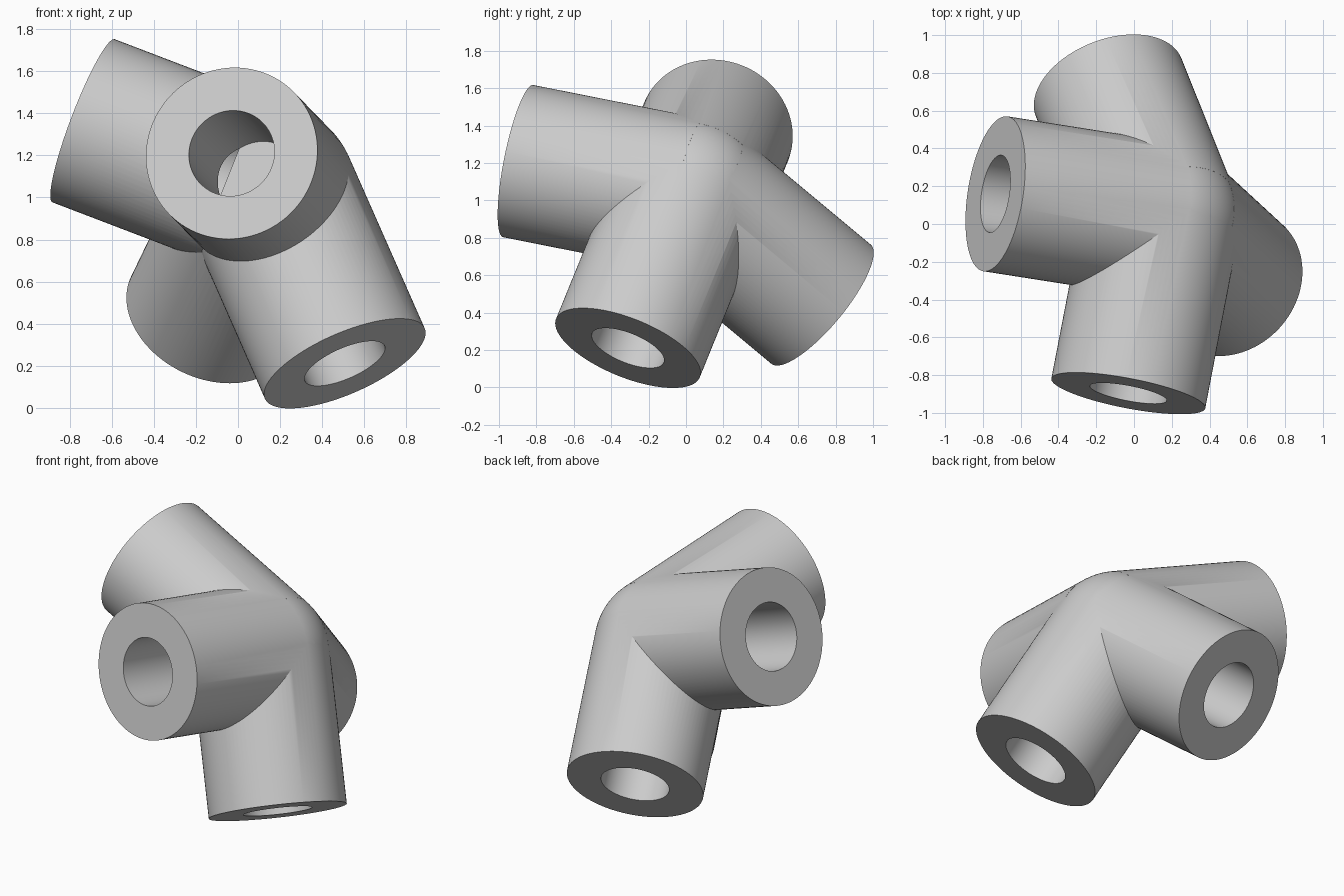
import bpy
from mathutils import Vector

cube = bpy.data.objects.get("Cube")
if cube:
    bpy.data.objects.remove(cube, do_unlink=True)

HUB = Vector((0.147, 0.022, 1.028))
LENGTH = 0.953
RADIUS = 0.415
BORE = 0.207
FLOOR = 0.185  # distance from the hub centre to each bore floor

# Arm directions out of the hub
ARMS = {
    "front_arm": Vector((-0.177, -0.918, 0.182)),
    "right_arm": Vector((-0.882, 0.138, 0.337)),
    "lower_arm": Vector((0.358, -0.330, -0.811)),
    "back_arm": Vector((-0.280, 0.698, -0.581)),
}

grey = bpy.data.materials.new("light_grey")
grey.use_nodes = True
colour = (0.6, 0.6, 0.6, 1)
grey.diffuse_color = colour
grey.node_tree.nodes["Principled BSDF"].inputs["Base Color"].default_value = colour


def rod(name, direction, radius, start, end):
    """Cylinder along a direction, between two distances from the hub."""
    d = direction.normalized()
    bpy.ops.mesh.primitive_cylinder_add(
        vertices=96, radius=radius, depth=end - start,
        location=HUB + d * (start + end) / 2,
        rotation=d.to_track_quat('Z', 'Y').to_euler())
    obj = bpy.context.object
    obj.name = name
    obj.data.materials.append(grey)
    return obj


def combine(target, tool, operation):
    """Apply a boolean and remove the tool."""
    mod = target.modifiers.new(operation.lower(), 'BOOLEAN')
    mod.operation = operation
    mod.solver = 'EXACT'
    mod.object = tool
    bpy.context.view_layer.objects.active = target
    bpy.ops.object.modifier_apply(modifier=mod.name)
    bpy.data.objects.remove(tool, do_unlink=True)


# Rounded hub
bpy.ops.mesh.primitive_uv_sphere_add(
    segments=96, ring_count=48, radius=RADIUS * 0.999, location=HUB)
connector = bpy.context.object
connector.name = "pipe_connector"
connector.data.materials.append(grey)

# Four solid arms, then their blind bores
for name, direction in ARMS.items():
    combine(connector, rod(name, direction, RADIUS, 0, LENGTH), 'UNION')
for name, direction in ARMS.items():
    combine(connector, rod(name + "_bore", direction, BORE, FLOOR, LENGTH + 0.1),
            'DIFFERENCE')

# Smooth walls with crisp rims
bpy.ops.object.select_all(action='DESELECT')
connector.select_set(True)
bpy.context.view_layer.objects.active = connector
bpy.ops.object.shade_smooth_by_angle(angle=0.5)
